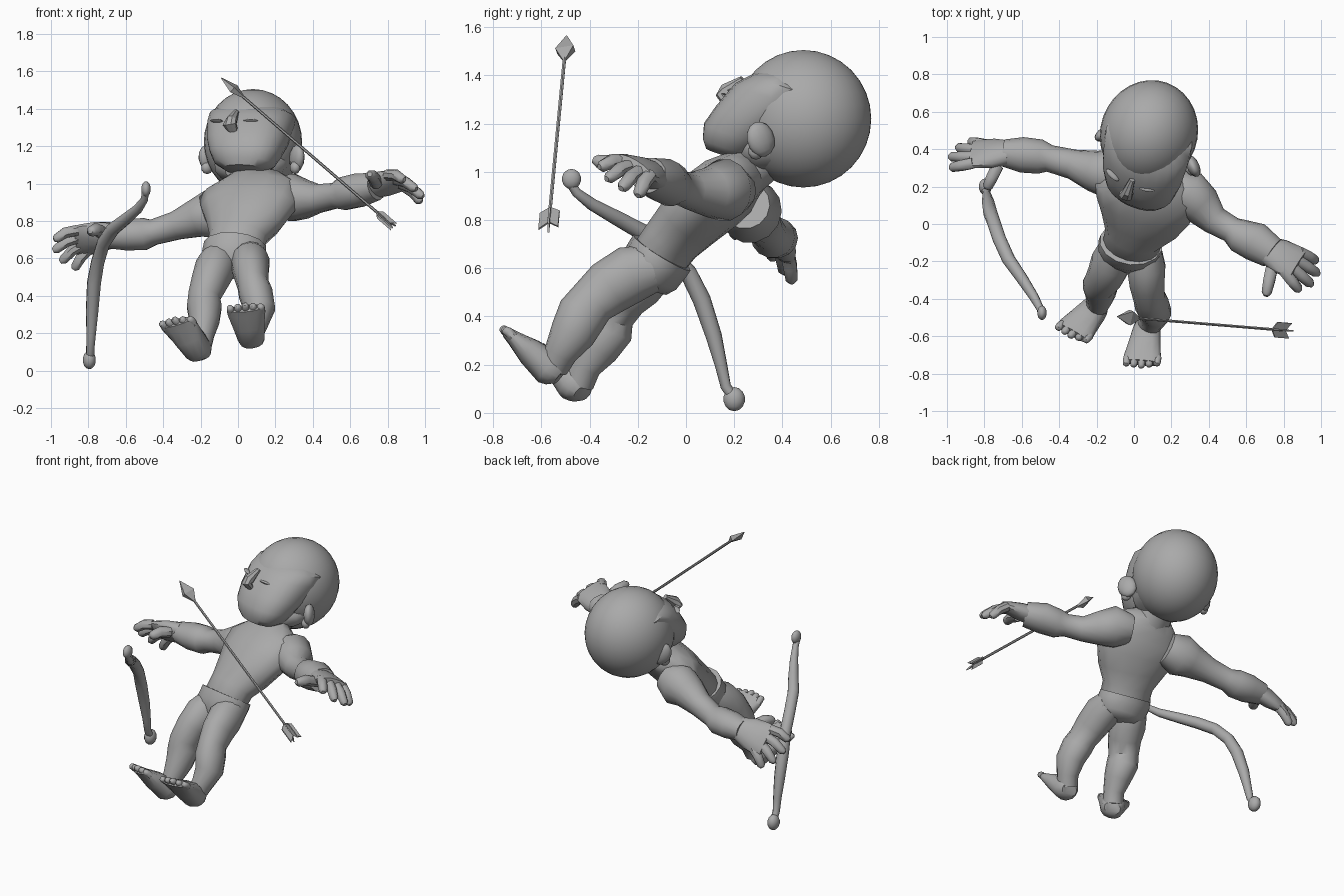
import bpy, bmesh, math
from mathutils import Vector, Matrix

cube = bpy.data.objects.get("Cube")
if cube:
    bpy.data.objects.remove(cube)

GREY = bpy.data.materials.new("stone grey")
GREY.use_nodes = True
COLOUR = (0.4, 0.4, 0.4, 1)
GREY.diffuse_color = COLOUR
GREY.node_tree.nodes["Principled BSDF"].inputs["Base Color"].default_value = COLOUR


def finish(name, bm, angle=45):
    bmesh.ops.recalc_face_normals(bm, faces=bm.faces)
    mesh = bpy.data.meshes.new(name)
    bm.to_mesh(mesh)
    bm.free()
    mesh.materials.append(GREY)
    mesh.shade_smooth()
    mesh.set_sharp_from_angle(angle=math.radians(angle))
    obj = bpy.data.objects.new(name, mesh)
    bpy.context.collection.objects.link(obj)
    return obj


def loft(name, stations, side=(1, 0, 0), depth=None, sides=14, square=1.0, angle=45):
    """Skin oval rings: each station is x, y, z, half width, half depth."""
    bm = bmesh.new()
    pts = [Vector(s[:3]) for s in stations]
    rings = []
    for i, s in enumerate(stations):
        tangent = (pts[min(i + 1, len(pts) - 1)] - pts[max(i - 1, 0)]).normalized()
        u = Vector(side).normalized()
        if depth:
            v = Vector(depth).normalized()
        else:
            u = (u - tangent * u.dot(tangent)).normalized()
            v = tangent.cross(u)
        ring = []
        for k in range(sides):
            t = math.tau * (k + 0.5) / sides
            c, n = math.cos(t), math.sin(t)
            c, n = (math.copysign(abs(q) ** square, q) for q in (c, n))
            ring.append(bm.verts.new(pts[i] + u * c * s[3] + v * n * s[4]))
        rings.append(ring)
    for a, b in zip(rings, rings[1:]):
        for k in range(sides):
            j = (k + 1) % sides
            bm.faces.new((a[k], a[j], b[j], b[k]))
    bm.faces.new(rings[0])
    bm.faces.new(rings[-1])
    return finish(name, bm, angle)


def ball(name, centre, radii, yaw=0, tilt=0, seg=24):
    bm = bmesh.new()
    bmesh.ops.create_uvsphere(bm, u_segments=seg, v_segments=seg // 2, radius=1)
    m = (Matrix.Translation(centre) @ Matrix.Rotation(yaw, 4, "Z")
         @ Matrix.Rotation(tilt, 4, "X") @ Matrix.Diagonal((*radii, 1)))
    bmesh.ops.transform(bm, matrix=m, verts=bm.verts)
    return finish(name, bm)


def digit(name, base, tip, r, droop=0.012):
    """A tapered finger or toe with one bent joint."""
    a, b = Vector(base), Vector(tip)
    mid = a.lerp(b, 0.5) + Vector((0, 0, droop))
    side = (0, 1, 0) if abs((b - a).x) > abs((b - a).y) else (1, 0, 0)
    loft(name, [(*a, r, r), (*mid, r, r), (*a.lerp(b, 0.88), r * .85, r * .85),
                (*b, r * .4, r * .4)], side, sides=8)


def hand(name, wrist, knuckles, tips, thumb, r=0.031):
    """Palm between wrist and a knuckle row, four fingers and a thumb."""
    k0, k1 = Vector(knuckles[0]), Vector(knuckles[1])
    w, mid = Vector(wrist), (k0 + k1) / 2
    row = (k1 - k0).length / 2 + 0.025
    loft(name + "_palm", [(*w, .075, .06), (*w.lerp(mid, .5), row, .055),
                          (*mid, row * 1.05, .04), (*(mid + (mid - w) * .25), row, .026)], k1 - k0)
    for i, tip in enumerate(tips):
        digit(f"{name}_finger_{i + 1}", k0.lerp(k1, i / 3), tip, r)
    digit(name + "_thumb", thumb[0], thumb[1], r * 1.1)


def foot(name, heel, ball_of_foot, side):
    """Wedge foot with a row of five toes."""
    h, b, s = Vector(heel), Vector(ball_of_foot), Vector(side).normalized()
    d = (b - h).normalized()
    loft(name, [(*(h - d * .055), .05, .035), (*(h - d * .03), .068, .062), (*h, .074, .075),
                (*h.lerp(b, .55), .088, .058), (*b, .102, .032), (*(b + d * .035), .097, .024)],
         side, square=.85)
    for i in range(5):
        base = b + s * (i - 2) * .041
        reach = .07 - .008 * abs(i - 2)
        digit(f"{name}_toe_{i + 1}", base, base + d * reach, .021, .004)


# Torso, pelvis wrap and neck
loft("torso", [(-.02, -.14, .54, .11, .09), (-.02, -.13, .62, .155, .12), (0, -.06, .715, .16, .12),
               (.03, .01, .79, .215, .13), (.055, .09, .87, .265, .14), (.07, .175, .94, .285, .13),
               (.07, .24, .99, .20, .105), (.07, .29, 1.02, .12, .09)], (.97, -.2, .12))
loft("pelvis_wrap", [(-.02, -.165, .51, .10, .085), (-.02, -.155, .55, .16, .12),
                     (-.02, -.125, .625, .175, .14), (-.015, -.10, .665, .17, .14)], (1, -.05, 0))
loft("neck", [(.07, .22, .97, .13, .10), (.075, .31, 1.04, .105, .095), (.08, .42, 1.12, .12, .11)],
     (.95, -.25, 0))

# Head
YAW = math.radians(-20)
ball("cranium", (.08, .487, 1.22), (.26, .285, .285), YAW, seg=32)
loft("face", [(.03, .17, 1.075, .11, .085), (.035, .195, 1.105, .165, .12), (.04, .23, 1.16, .195, .15),
              (.05, .30, 1.225, .22, .17), (.07, .40, 1.315, .235, .19), (.08, .46, 1.36, .235, .17),
              (.08, .49, 1.40, .17, .11)],
     (.94, -.33, 0), (-.3, -.9, .3), sides=24, square=.86)
loft("jaw_base", [(.05, .24, 1.075, .12, .08), (.06, .31, 1.09, .19, .10), (.08, .42, 1.11, .2, .12)],
     (.94, -.33, 0), sides=16)
loft("nose", [(-.01, .235, 1.385, .016, .014), (-.035, .17, 1.335, .03, .035),
              (-.045, .15, 1.318, .04, .025), (-.025, .175, 1.28, .026, .02)],
     (.94, -.33, 0), sides=8, angle=25)
for x, y, turn, label in ((.07, .19, -.15, "left"), (-.115, .262, -.75, "right")):
    ball(label + "_eye", (x, y, 1.335), (.045, .018, .009), turn, -.3, 12)
for x, y, yaw, label in ((.315, .31, .45, "left"), (-.155, .485, -1.0, "right")):
    ball(label + "_ear", (x, y, 1.135), (.034, .062, .075), yaw, .35, 14)
    ball(label + "_earlobe", (x - .01, y - .02, 1.085), (.028, .035, .035), yaw, 0, 10)

# Arms
loft("left_arm", [(.20, .20, .92, .09, .10), (.29, .16, .925, .13, .13), (.36, .10, .915, .105, .11),
                  (.43, .02, .92, .078, .078), (.52, -.03, .935, .07, .07), (.56, -.06, .945, .09, .09),
                  (.65, -.095, .965, .092, .105), (.74, -.155, .985, .075, .085)], (0, 0, 1))
loft("right_arm", [(-.05, .25, .86, .10, .10), (-.14, .27, .835, .135, .13), (-.22, .285, .815, .105, .11),
                   (-.33, .32, .775, .078, .08), (-.45, .35, .74, .07, .072), (-.50, .36, .73, .088, .092),
                   (-.60, .37, .725, .085, .095), (-.70, .38, .72, .068, .072)], (0, 0, 1))
hand("left_hand", (.70, -.13, .98), ((.80, -.25, 1.045), (.885, -.15, .985)),
     ((.89, -.36, 1.02), (.955, -.33, .97), (.99, -.27, .93), (.98, -.20, .90)),
     ((.74, -.22, 1.0), (.705, -.385, 1.05)))
hand("right_hand", (-.67, .38, .725), ((-.86, .325, .75), (-.80, .425, .645)),
     ((-.985, .30, .70), (-.99, .36, .64), (-.95, .41, .58), (-.88, .44, .54)),
     ((-.73, .31, .74), (-.79, .185, .745)))

# Legs and feet
loft("left_leg", [(.06, -.14, .60, .09, .10), (.065, -.23, .575, .105, .12), (.07, -.32, .52, .095, .115),
                  (.08, -.39, .46, .085, .10), (.095, -.43, .41, .092, .105), (.115, -.47, .33, .085, .095),
                  (.095, -.52, .25, .065, .07), (.07, -.55, .19, .062, .063)])
loft("right_leg", [(-.10, -.13, .60, .09, .10), (-.12, -.20, .55, .11, .12), (-.15, -.27, .48, .10, .11),
                   (-.18, -.315, .40, .088, .10), (-.18, -.325, .34, .095, .105), (-.18, -.37, .265, .082, .09),
                   (-.19, -.42, .19, .063, .067), (-.205, -.445, .12, .062, .063)])
foot("left_foot", (.07, -.565, .185), (.045, -.715, .31), (1, 0, .05))
foot("right_foot", (-.215, -.46, .115), (-.31, -.565, .235), (.9, -.4, .15))

# Bow: a tapering stave with knobbed ends
loft("bow_stave", [(-.495, -.485, .965, .02, .02), (-.50, -.455, .915, .02, .02), (-.535, -.39, .865, .026, .026),
                   (-.60, -.29, .81, .032, .032), (-.67, -.19, .755, .036, .036), (-.72, -.08, .68, .036, .036),
                   (-.75, .01, .58, .036, .036), (-.77, .065, .47, .038, .038), (-.78, .115, .32, .034, .034),
                   (-.785, .145, .2, .026, .026), (-.79, .165, .11, .022, .022), (-.79, .2, .06, .022, .022)],
     (.7, .7, 0), sides=10)
ball("bow_upper_knob", (-.492, -.475, .97), (.026, .04, .042), seg=14)
ball("bow_lower_knob", (-.795, .20, .057), (.036, .045, .05), seg=14)

# Arrow: thin shaft, flat pointed head and notched vane
tip, tail = Vector((-.09, -.495, 1.565)), Vector((.82, -.57, .78))
axis = (tail - tip).normalized()
loft("arrow_shaft", [(*(tip + axis * .06), .008, .008), (*(tail - axis * .04), .008, .008)], (0, 1, 0), sides=6)
loft("arrow_head", [(*tip, .002, .002), (*(tip + axis * .09), .055, .024), (*(tip + axis * .16), .006, .006)],
     (0, 1, .35), sides=4, angle=10)


def plate(name, centre, across, outline, thick=0.008):
    """Thin extruded outline in the plane of the shaft and the across vector."""
    u = (Vector(across) - axis * axis.dot(Vector(across))).normalized()
    n = axis.cross(u)
    bm = bmesh.new()
    face = bm.faces.new([bm.verts.new(centre + axis * p + u * q - n * thick / 2) for p, q in outline])
    moved = bmesh.ops.extrude_face_region(bm, geom=[face])["geom"]
    bmesh.ops.translate(bm, vec=n * thick, verts=[g for g in moved if isinstance(g, bmesh.types.BMVert)])
    finish(name, bm, 20)


VANE = [(-.11, 0), (-.08, .042), (.02, .042), (-.015, 0), (.02, -.042), (-.08, -.042)]
plate("arrow_vane", tail, (0, 1, .3), VANE)
plate("arrow_cross_vane", tail, (.6, 0, .8), [(p, q * .6) for p, q in VANE])
